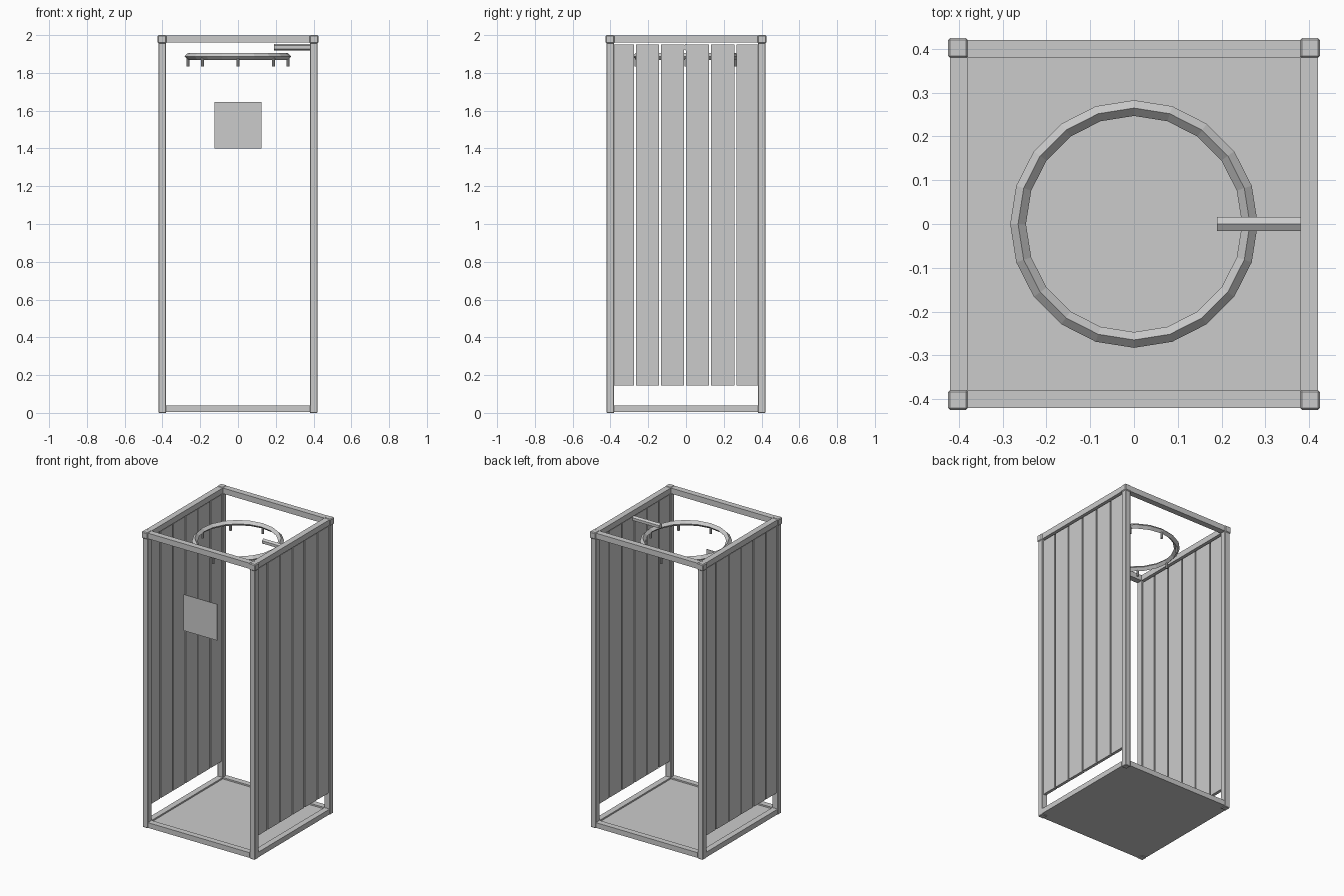
import bpy, bmesh, math
from mathutils import Matrix, Vector

old = bpy.data.objects.get("Cube")
if old:
    bpy.data.objects.remove(old, do_unlink=True)

# One plain grey for the whole model
grey = bpy.data.materials.new("plain grey")
grey.use_nodes = True
grey.diffuse_color = (0.6, 0.6, 0.6, 1)
grey.node_tree.nodes["Principled BSDF"].inputs["Base Color"].default_value = (0.6, 0.6, 0.6, 1)


def finish(name, bm, bevel=0):
    mesh = bpy.data.meshes.new(name)
    bm.to_mesh(mesh)
    bm.free()
    mesh.materials.append(grey)
    obj = bpy.data.objects.new(name, mesh)
    bpy.context.collection.objects.link(obj)
    if bevel:
        mod = obj.modifiers.new("bevel", "BEVEL")
        mod.width, mod.segments = bevel, 1
    return obj


def box(name, low, high, bevel=0):
    low, high = Vector(low), Vector(high)
    bm = bmesh.new()
    bmesh.ops.create_cube(bm, size=1, matrix=Matrix.Translation((low + high) / 2)
                          @ Matrix.Diagonal((*(high - low), 1)))
    return finish(name, bm, bevel)


def cylinder(name, centre, radius, length, sides, turn=Matrix()):
    bm = bmesh.new()
    bmesh.ops.create_cone(bm, cap_ends=True, segments=sides, radius1=radius,
                          radius2=radius, depth=length,
                          matrix=Matrix.Translation(centre) @ turn)
    return finish(name, bm)


OUT, IN, TOP = 0.42, 0.38, 2.0

# Corner posts with slightly larger caps
for x in (-1, 1):
    for y in (-1, 1):
        side = ("left" if x > 0 else "right") + ("_back" if y > 0 else "_front")
        cx, cy, h = 0.4 * x, 0.4 * y, 0.02
        box("post_" + side, (cx - h, cy - h, 0), (cx + h, cy + h, 1.97), 0.003)
        cx, cy, h = 0.402 * x, 0.402 * y, 0.023
        box("cap_" + side, (cx - h, cy - h, 1.955), (cx + h, cy + h, TOP), 0.005)

# Top and bottom rails on all four sides
for level, low, high in (("bottom", 0.005, 0.04), ("top", 1.96, 1.998)):
    for s in (-1, 1):
        a, b = sorted((s * IN, s * OUT))
        box(level + ("_rail_left" if s > 0 else "_rail_right"), (a, -IN, low), (b, IN, high))
        box(level + ("_rail_back" if s > 0 else "_rail_front"), (-IN, a, low), (IN, b, high))

# Floor tray
box("floor", (-0.41, -0.41, 0.005), (0.41, 0.41, 0.03))

# Six spaced planks on each side wall
plank_edges = [-0.385, -0.27, -0.138, -0.005, 0.127, 0.263, 0.385]
for s in (-1, 1):
    for i in range(6):
        box("plank_%s_%d" % ("left" if s > 0 else "right", i + 1),
            (s * 0.4 - 0.01, plank_edges[i] + 0.005, 0.145),
            (s * 0.4 + 0.01, plank_edges[i + 1] - 0.005, 1.95))

# Spray ring: a four-sided tube bent into a twenty-sided loop
bm = bmesh.new()
R, r = 0.265, 0.018
section = [bm.verts.new((R + r * math.cos(a), 0, 1.887 + r * math.sin(a)))
           for a in (math.pi / 2 * k for k in range(4))]
edges = [bm.edges.new((section[k], section[(k + 1) % 4])) for k in range(4)]
bmesh.ops.spin(bm, geom=section + edges, cent=(0, 0, 0), axis=(0, 0, 1),
               angle=2 * math.pi, steps=20, use_merge=True)
bmesh.ops.remove_doubles(bm, verts=bm.verts, dist=0.0005)
bmesh.ops.recalc_face_normals(bm, faces=bm.faces)
finish("spray_ring", bm)

# Eight nozzles under the ring
for i in range(8):
    a = math.pi / 4 * i
    cylinder("nozzle_%d" % (i + 1), (R * math.cos(a), R * math.sin(a), 1.858), 0.008, 0.046, 8)

# Feed pipe from the left top rail
cylinder("feed_pipe", (0.297, 0, 1.936), 0.018, 0.214, 6, Matrix.Rotation(math.pi / 2, 4, "Y")
         @ Matrix.Rotation(math.pi / 2, 4, "Z"))

# Blank sign plate hung at the front
box("sign_plate", (-0.125, -0.402, 1.4), (0.125, -0.398, 1.645))
